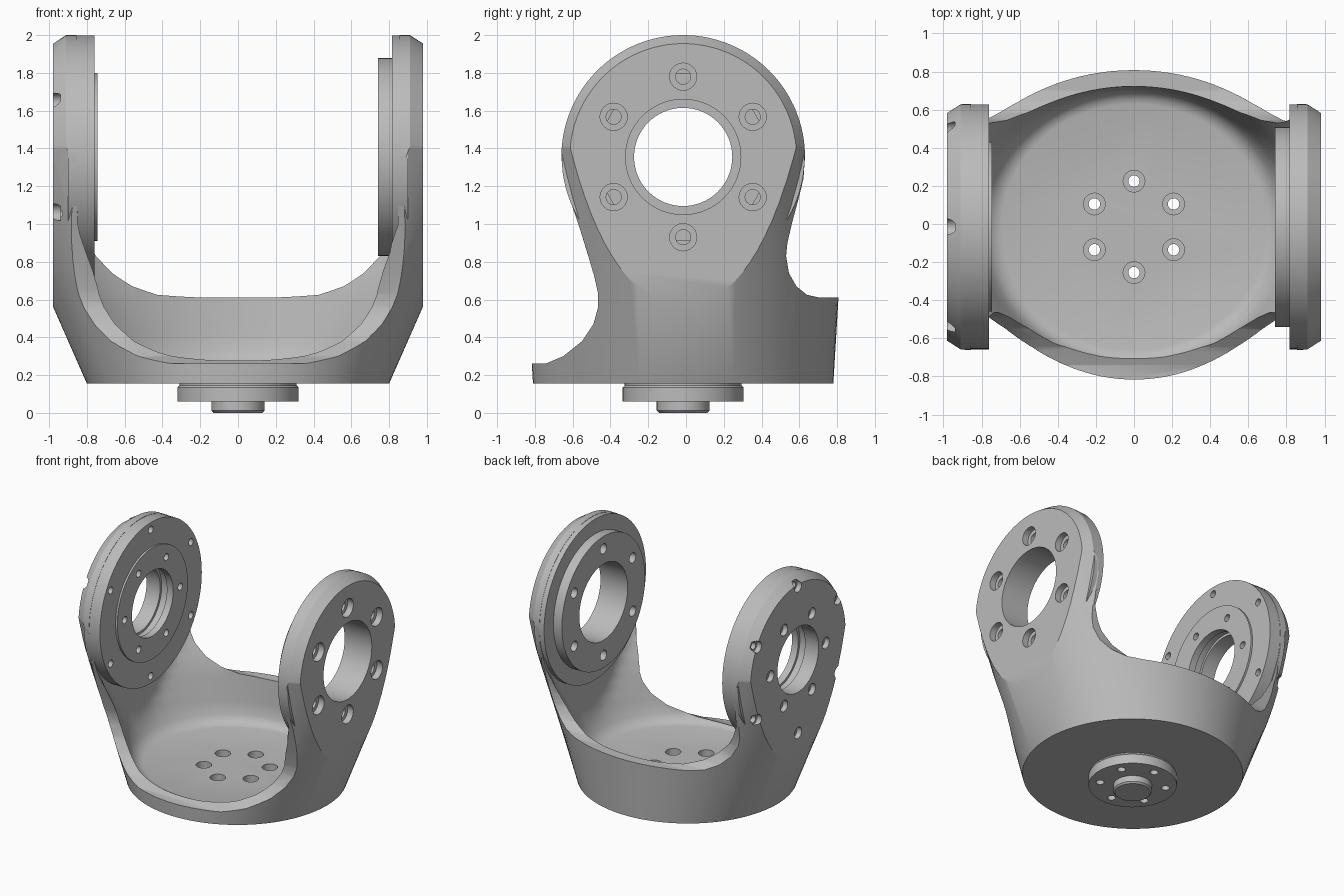
import bpy, bmesh, math
from mathutils import Matrix, Vector

default = bpy.data.objects.get("Cube")
if default:
    bpy.data.objects.remove(default)

YC, ZC, BASE = -0.015, 1.355, 0.155      # shared centre line, pivot height, underside
ARM_R, ARM_X = 0.645, 0.98

grey = bpy.data.materials.new("satin_grey")
grey.use_nodes = True
GREY = (0.5, 0.5, 0.5, 1)
grey.diffuse_color = GREY
grey.node_tree.nodes["Principled BSDF"].inputs["Base Color"].default_value = GREY


def loft(bm, rings):
    """Skin equal-length point rings and cap both ends."""
    rows = [[bm.verts.new(p) for p in ring] for ring in rings]
    n = len(rows[0])
    for a, b in zip(rows, rows[1:]):
        for i in range(n):
            j = (i + 1) % n
            bm.faces.new((a[i], a[j], b[j], b[i]))
    bm.faces.new(rows[0][::-1])
    bm.faces.new(rows[-1])


def turn(bm, profile, axis, centre, steps=64):
    """Turn (radius, offset) points around the x or z axis."""
    rings = []
    for r, h in profile:
        ring = []
        for i in range(steps):
            t = 2 * math.pi * i / steps
            c, s = r * math.cos(t), r * math.sin(t)
            ring.append(Vector((h, c, s) if axis == "x" else (c, s, h)) + Vector(centre))
        rings.append(ring)
    loft(bm, rings)


def make(name, bm):
    bmesh.ops.recalc_face_normals(bm, faces=bm.faces)
    mesh = bpy.data.meshes.new(name)
    bm.to_mesh(mesh)
    bm.free()
    mesh.materials.append(grey)
    ob = bpy.data.objects.new(name, mesh)
    bpy.context.collection.objects.link(ob)
    return ob


def combine(ob, tool, operation):
    mod = ob.modifiers.new("cut", "BOOLEAN")
    mod.operation, mod.object, mod.solver = operation, tool, "EXACT"
    deps = bpy.context.evaluated_depsgraph_get()
    mesh = bpy.data.meshes.new_from_object(ob.evaluated_get(deps))
    ob.modifiers.clear()
    ob.data = mesh


PIVOT, AXIS = (0, YC, ZC), (0, YC, 0)


def bolt_ring(bm, profile, radius, start, axis):
    """Six stepped holes around the pivot or the floor centre."""
    for k in range(6):
        t = math.radians(start + 60 * k)
        u, v = radius * math.cos(t), radius * math.sin(t)
        centre = (0, YC + u, ZC + v) if axis == "x" else (u, YC + v, 0)
        turn(bm, profile, axis, centre, 24)


# Yoke body: flaring elliptical cup
def ellipse(z, a, b, limit=9, steps=128):
    pts = []
    for i in range(steps):
        t = 2 * math.pi * i / steps
        x = max(-limit, min(limit, a * math.cos(t)))
        pts.append((x, YC + b * math.sin(t), z))
    return pts


def half_x(z):
    return 0.8 + 0.44 * (z - BASE)


def half_y(z):
    return 0.795 + 0.06 * (z - BASE)


bm = bmesh.new()
loft(bm, [ellipse(z, half_x(z), half_y(z)) for z in (BASE, 0.7, 1.4, 2.1)])
body = make("yoke_body", bm)

# Side outline: low front lip, round arm heads, taller back wall
front = [(-1, 0.1), (-1, 0.262), (-0.74, 0.262), (-0.65, 0.3), (-0.55, 0.38), (-0.49, 0.47),
         (-0.465, 0.56), (-0.465, 0.63), (-0.485, 0.72), (-0.52, 0.84), (-0.57, 1.0),
         (-0.615, 1.13), (-0.648, 1.24)]
back = [(0.622, 1.24), (0.595, 1.13), (0.56, 1.0), (0.537, 0.9), (0.53, 0.83), (0.545, 0.74),
        (0.585, 0.67), (0.64, 0.625), (0.7, 0.612), (1, 0.612), (1, 0.1)]


def outline(x, r):
    arc = []
    for i in range(65):
        t = math.radians(180 - 180 * i / 64)
        arc.append((YC + r * math.cos(t), ZC + r * math.sin(t)))
    return [(x, y, z) for y, z in front + arc + back]


bm = bmesh.new()
loft(bm, [outline(x, r) for x, r in ((-ARM_X, 0.6), (-0.91, ARM_R), (0.91, ARM_R), (ARM_X, 0.6))])
side_cutter = make("side_outline_cutter", bm)

# Hollow inside with a rounded floor edge and flat inner arm faces
bm = bmesh.new()
rings = []
for z, inset in ((0.255, 0.07), (0.262, 0.045), (0.28, 0.02), (0.32, 0), (0.42, 0), (0.5, 0),
                 (0.58, 0), (0.66, 0), (0.75, 0), (0.85, 0), (1, 0), (1.2, 0), (1.5, 0), (2.2, 0)):
    widen = 0.45 * max(0, z - 0.7)
    rings.append(ellipse(z, half_x(z) - 0.08 - inset, half_y(z) - 0.085 - inset + widen, 0.855))
loft(bm, rings)
hollow_cutter = make("hollow_cutter", bm)

# Flanges on the inner arm faces
bm = bmesh.new()
turn(bm, [(0.643, 0.9), (0.643, 0.815), (0.525, 0.815), (0.525, 0.74)], "x", PIVOT, 96)
left_flange = make("left_flange", bm)
bm = bmesh.new()
turn(bm, [(0.643, -0.9), (0.643, -0.76), (0.445, -0.76), (0.445, -0.745)], "x", PIVOT, 96)
right_flange = make("right_flange", bm)

# Stepped mounting boss underneath
bm = bmesh.new()
turn(bm, [(0.31, 0.16), (0.31, 0.145), (0.32, 0.135), (0.32, 0.06), (0.14, 0.06),
          (0.14, 0.012), (0.128, 0)], "z", AXIS)
boss = make("mounting_boss", bm)

# Drilled holes
bm = bmesh.new()
turn(bm, [(0.305, 0.6), (0.305, 1.1)], "x", PIVOT)
bolt_ring(bm, [(0.04, 0.6), (0.04, 0.93), (0.072, 0.93), (0.072, 1.1)], 0.425, 30, "x")
left_drill = make("left_drill", bm)

bm = bmesh.new()
turn(bm, [(0.26, -0.6), (0.26, -0.8), (0.28, -0.8), (0.28, -0.86), (0.26, -0.86), (0.26, -1.1)],
     "x", PIVOT)
bolt_ring(bm, [(0.028, -0.6), (0.028, -0.94), (0.045, -0.94), (0.045, -1.1)], 0.35, 0, "x")
bolt_ring(bm, [(0.028, -0.6), (0.028, -0.94), (0.045, -0.94), (0.045, -1.1)], 0.585, 30, "x")
right_drill = make("right_drill", bm)

bm = bmesh.new()
bolt_ring(bm, [(0.03, 0.02), (0.03, 0.2), (0.057, 0.2), (0.057, 0.4)], 0.24, 30, "z")
floor_drill = make("floor_drill", bm)

combine(body, side_cutter, "INTERSECT")
for tool in (hollow_cutter, left_drill, right_drill, floor_drill):
    combine(body, tool, "DIFFERENCE")
combine(left_flange, left_drill, "DIFFERENCE")
combine(right_flange, right_drill, "DIFFERENCE")
combine(boss, floor_drill, "DIFFERENCE")
for tool in (side_cutter, hollow_cutter, left_drill, right_drill, floor_drill):
    bpy.data.objects.remove(tool)

# Smooth curved faces, keep machined edges crisp
bpy.ops.object.select_all(action="DESELECT")
for ob in (body, left_flange, right_flange, boss):
    ob.select_set(True)
    bpy.context.view_layer.objects.active = ob
bpy.ops.object.shade_smooth_by_angle(angle=math.radians(30))
